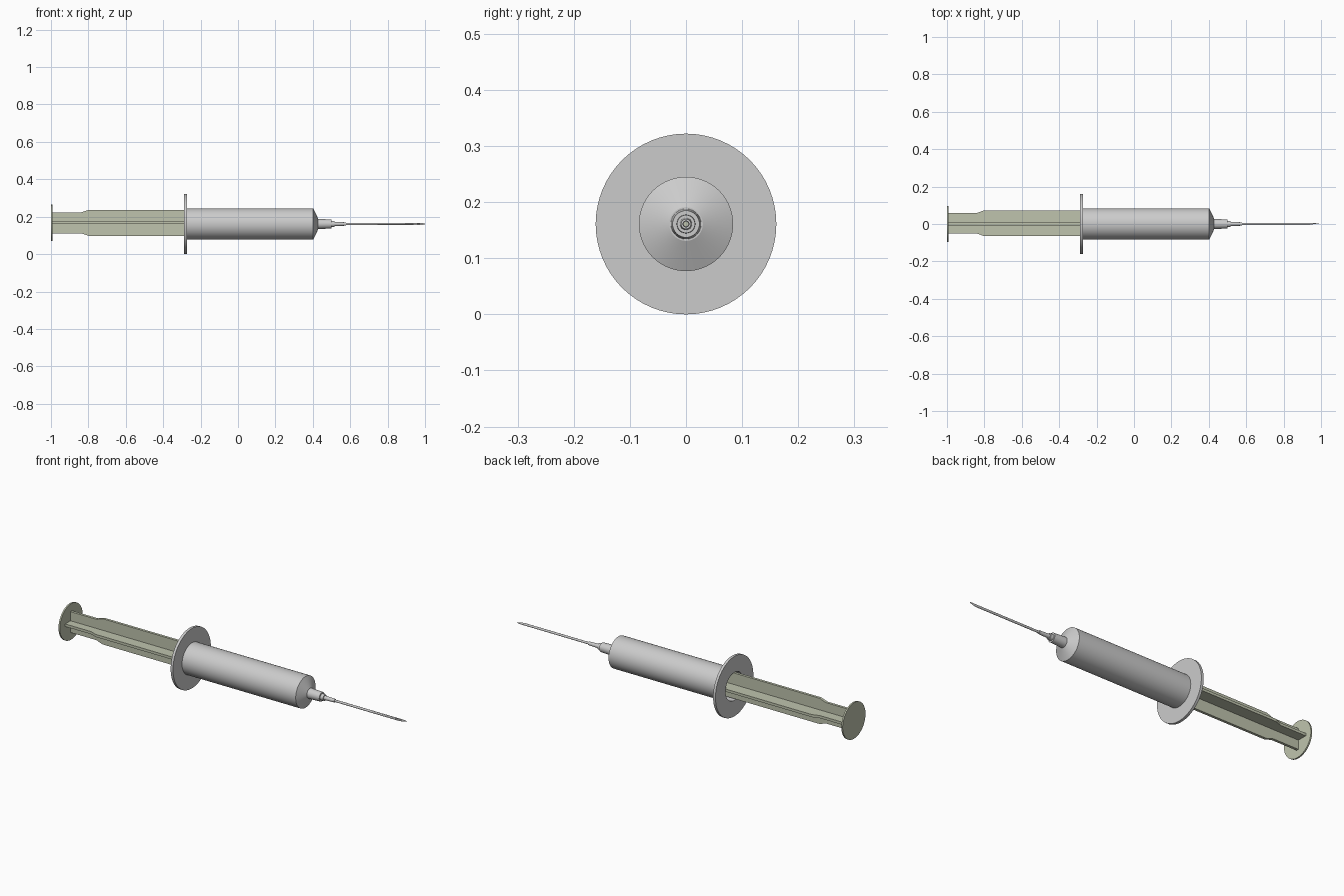
import bpy, bmesh, math

if "Cube" in bpy.data.objects:
    bpy.data.objects.remove(bpy.data.objects["Cube"])

AXIS_Z = 0.161

green = bpy.data.materials.new("pale_green")
green.diffuse_color = (0.52, 0.55, 0.42, 1)
green.use_nodes = True
green.node_tree.nodes["Principled BSDF"].inputs["Base Color"].default_value = green.diffuse_color


def finish(bm, name, mat=None, smooth=True):
    bmesh.ops.remove_doubles(bm, verts=bm.verts, dist=1e-6)
    bmesh.ops.recalc_face_normals(bm, faces=bm.faces)
    mesh = bpy.data.meshes.new(name)
    bm.to_mesh(mesh)
    bm.free()
    obj = bpy.data.objects.new(name, mesh)
    bpy.context.collection.objects.link(obj)
    if mat:
        mesh.materials.append(mat)
    if smooth:
        bpy.ops.object.select_all(action='DESELECT')
        obj.select_set(True)
        bpy.context.view_layer.objects.active = obj
        bpy.ops.object.shade_smooth_by_angle(angle=math.radians(25))
    return obj


def lathe(name, profile, z=AXIS_Z, sides=64, closed=True, mat=None, edit=None):
    """Spin (x, radius) points around the long axis."""
    bm = bmesh.new()
    rings = []
    for x, r in profile:
        rings.append([bm.verts.new((x, r * math.cos(a), z + r * math.sin(a)))
                      for a in (2 * math.pi * i / sides for i in range(sides))])
    pairs = list(zip(rings, rings[1:]))
    if closed:
        pairs.append((rings[-1], rings[0]))
    for a, b in pairs:
        for i in range(sides):
            j = (i + 1) % sides
            bm.faces.new((a[i], a[j], b[j], b[i]))
    if not closed:
        bm.faces.new(rings[0])
        bm.faces.new(rings[-1])
    if edit:
        edit(bm)
    return finish(bm, name, mat)


# Hollow barrel with finger flange, shoulder and nozzle
lathe("barrel", [(-0.288, 0.075), (-0.288, 0.161), (-0.274, 0.161), (-0.274, 0.084),
                 (0.402, 0.084), (0.428, 0.030), (0.428, 0.027), (0.50, 0.024),
                 (0.50, 0.008), (0.42, 0.008), (0.395, 0.075)])

# Needle hub: collar and tapered sleeve
lathe("needle_hub", [(0.49, 0.005), (0.49, 0.017), (0.517, 0.016), (0.517, 0.011),
                     (0.578, 0.009), (0.578, 0.005)], sides=32)


# Hollow needle with a slanted tip, longest on the +y side
def slant(bm):
    for v in bm.verts:
        if v.co.x > 0.9:
            v.co.x = 0.965 + 0.035 * v.co.y / 0.006


lathe("needle", [(0.52, 0.006), (1.0, 0.006), (1.0, 0.0042), (0.52, 0.0042)],
      sides=24, edit=slant)

# Plunger: thumb disc, crossed fins, stopper
PZ = AXIS_Z + 0.006
lathe("thumb_disc", [(-1.0, 0.097), (-0.992, 0.097)], z=PZ, closed=False, mat=green)
lathe("plunger_stopper", [(-0.15, 0.055), (-0.14, 0.074), (-0.08, 0.074), (-0.05, 0.03)],
      closed=False, mat=green)

OUTLINE = [(-0.995, 0.056), (-0.838, 0.056), (-0.80, 0.069), (-0.14, 0.069)]


def fin(name, upright):
    bm = bmesh.new()
    outline = OUTLINE + [(x, -r) for x, r in reversed(OUTLINE)]
    t = 0.007
    face = bm.faces.new([bm.verts.new((x, -t, PZ + r) if upright else (x, r + 0.004, PZ - t))
                         for x, r in outline])
    new = bmesh.ops.extrude_face_region(bm, geom=[face])["geom"]
    shift = (0, 2 * t, 0) if upright else (0, 0, 2 * t)
    bmesh.ops.translate(bm, vec=shift,
                        verts=[v for v in new if isinstance(v, bmesh.types.BMVert)])
    finish(bm, name, green, smooth=False)


fin("plunger_fin_upright", True)
fin("plunger_fin_flat", False)
